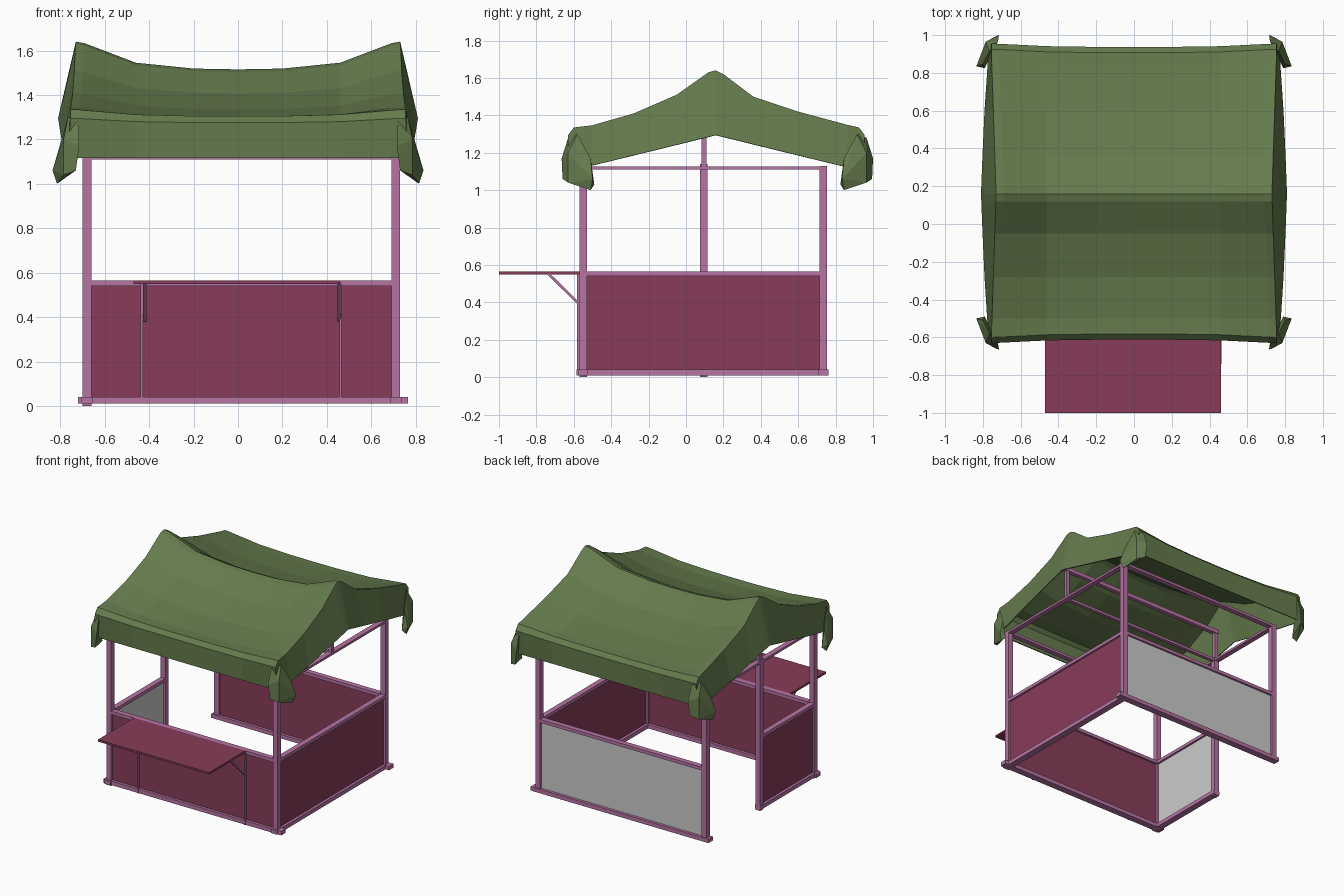
import bpy, bmesh
from mathutils import Vector

if "Cube" in bpy.data.objects:
    bpy.data.objects.remove(bpy.data.objects["Cube"])


def material(name, rgb):
    m = bpy.data.materials.new(name)
    m.diffuse_color = (*rgb, 1)
    m.use_nodes = True
    m.node_tree.nodes["Principled BSDF"].inputs["Base Color"].default_value = m.diffuse_color
    return m


WOOD = material("pink_wood", (0.47, 0.175, 0.37))
BOARD = material("maroon_board", (0.245, 0.045, 0.10))
CLOTH = material("green_cloth", (0.13, 0.20, 0.075))


def finish(name, bm, mat=None):
    bmesh.ops.recalc_face_normals(bm, faces=bm.faces[:])
    me = bpy.data.meshes.new(name)
    bm.to_mesh(me)
    bm.free()
    ob = bpy.data.objects.new(name, me)
    bpy.context.collection.objects.link(ob)
    if mat:
        me.materials.append(mat)
    return ob


def box(name, x, y, z, mat=None):
    """Box from (min, max) pairs on each axis."""
    bm = bmesh.new()
    bmesh.ops.create_cube(bm, size=1)
    for v in bm.verts:
        v.co = [a + (b - a) * (c + 0.5) for (a, b), c in zip((x, y, z), v.co)]
    return finish(name, bm, mat)


def bar(name, p, q, t, mat):
    """Square bar of thickness t between two points."""
    p, q = Vector(p), Vector(q)
    ob = box(name, (-t / 2, t / 2), (-t / 2, t / 2), (0, (q - p).length), mat)
    ob.rotation_euler = (q - p).to_track_quat('Z', 'Y').to_euler()
    ob.location = p
    return ob


LX, RX = (-0.70, -0.66), (0.69, 0.73)      # left / right post columns
FY, MY, BY = (-0.57, -0.53), (0.075, 0.115), (0.715, 0.755)

# Posts
for side, px, z0 in (("left", LX, 0), ("right", RX, 0.01)):
    box(f"front_{side}_post", px, FY, (z0, 1.125), WOOD)
    box(f"back_{side}_post", px, BY, (0.01, 1.125), WOOD)
box("left_door_post", LX, MY, (0, 1.14), WOOD)

# Rails: sills, wall caps and roof frame
for where, py in (("front", FY), ("back", BY)):
    box(f"{where}_sill", (-0.72, 0.765), (py[0] - 0.006, py[1] + 0.006), (0.01, 0.04), WOOD)
    box(f"{where}_wall_cap", (-0.68, 0.71), py, (0.54, 0.565), WOOD)
    box(f"{where}_roof_beam", (-0.70, 0.73), py, (1.11, 1.13), WOOD)
box("right_sill", (0.685, 0.735), (-0.585, 0.76), (0.01, 0.04), WOOD)
box("left_sill", (-0.705, -0.655), (-0.585, 0.115), (0.01, 0.04), WOOD)
box("right_wall_cap", RX, (-0.55, 0.735), (0.54, 0.565), WOOD)
box("left_wall_cap", LX, (-0.55, 0.1), (0.54, 0.565), WOOD)
for side, px in (("left", LX), ("right", RX)):
    box(f"{side}_roof_beam", px, (-0.57, 0.755), (1.11, 1.127), WOOD)
    box(f"{side}_king_post", (px[0] + 0.007, px[1] - 0.007), (0.083, 0.11), (1.12, 1.36), WOOD)
box("middle_tie_beam", (-0.68, 0.71), (0.083, 0.11), (1.11, 1.13), WOOD)
box("ridge_beam", (-0.70, 0.73), (0.08, 0.113), (1.345, 1.375), WOOD)

# Wall panels; the back and left ones carry a bare grey face
PZ = (0.04, 0.545)
box("front_panel", (-0.665, 0.695), (-0.555, -0.545), PZ, BOARD)
box("right_panel", (0.705, 0.715), (-0.535, 0.72), PZ, BOARD)
box("back_panel_inside", (-0.665, 0.695), (0.73, 0.735), PZ, BOARD)
box("back_panel_outside", (-0.665, 0.695), (0.735, 0.74), PZ)
box("left_panel_outside", (-0.685, -0.68), (-0.535, 0.08), PZ, BOARD)
box("left_panel_inside", (-0.68, -0.675), (-0.535, 0.08), PZ)

# Fold-out counter with legs and braces
box("counter", (-0.47, 0.46), (-1.0, -0.57), (0.55, 0.565), BOARD)
for side, x, leg in (("left", -0.42, -0.433), ("right", 0.455, 0.462)):
    box(f"{side}_counter_leg", (leg - 0.005, leg + 0.005), (-0.582, -0.565), (0.01, 0.55), WOOD)
    bar(f"{side}_counter_brace", (x, -0.735, 0.552), (x, -0.565, 0.385), 0.014, WOOD)

# Canopy: sagging ridge roof with a valance hanging round its rim
profile = [(-0.63, 1.295), (-0.60, 1.335), (-0.5, 1.347), (-0.28, 1.41), (-0.05, 1.51),
           (0.12, 1.63), (0.16, 1.64), (0.2, 1.62), (0.36, 1.5), (0.6, 1.42),
           (0.86, 1.35), (0.925, 1.335), (0.955, 1.295)]
stations = [(-0.73, 0), (-0.69, 0.06), (-0.46, 0.76), (-0.2, 0.97), (0, 1),
            (0.2, 0.97), (0.46, 0.76), (0.69, 0.06), (0.73, 0)]
bm = bmesh.new()
grid = {}
nx, ny = len(stations), len(profile)
for i, (x, sag) in enumerate(stations):
    for j, (y, z) in enumerate(profile):
        off = min(1, abs(y - 0.16) / 0.75)
        belly = 0.09 * off * (1 - off)            # slopes hang below a straight line
        drop = sag * (0.02 + 0.105 * max(0, z - 1.3) / 0.34 + belly)
        px = x + (0.025 * off if x > 0 else -0.025 * off) * (abs(x) > 0.6)
        pull = 0.018 * sag * (off > 0.9) * (1 if y < 0 else -1)
        grid[i, j] = bm.verts.new((px, y + pull, z - drop))
    grid[i, -1] = bm.verts.new((x, -0.612, 1.115))
    grid[i, ny] = bm.verts.new((x, 0.935, 1.115))
for j, (y, z) in enumerate(profile):
    t = 1 - min(1, abs(y - 0.16) / 0.75)
    for i, s in ((-1, -1), (nx, 1)):
        grid[i, j] = bm.verts.new((s * (0.765 + 0.045 * t ** 0.6), y, 1.11 + 0.185 * t))
for i in range(-1, nx):
    for j in range(-1, ny):
        keys = [(i, j), (i + 1, j), (i + 1, j + 1), (i, j + 1)]
        quad = [grid[k] for k in keys if k in grid]
        if len(quad) > 2:
            bm.faces.new(quad)
canopy = finish("canopy", bm, CLOTH)
cloth = canopy.modifiers.new("thickness", 'SOLIDIFY')
cloth.thickness = 0.008

# Bunched cloth hanging at the four canopy corners
ear = [(0.72, 0.0, 1.28), (0.765, -0.05, 1.30), (0.715, 0.035, 1.17), (0.80, -0.12, 1.17),
       (0.785, 0.0, 1.20), (0.73, 0.03, 1.06), (0.785, 0.0, 1.04), (0.835, -0.13, 1.06),
       (0.815, -0.12, 1.0), (0.79, -0.14, 1.03)]
for where, sy, y0 in (("front", -1, -0.63), ("back", 1, 0.965)):
    for side, sx in (("left", -1), ("right", 1)):
        bm = bmesh.new()
        for x, d, z in ear:
            bm.verts.new((sx * x, y0 + sy * d, z))
        bmesh.ops.convex_hull(bm, input=bm.verts[:])
        finish(f"{where}_{side}_canopy_corner", bm, CLOTH)
